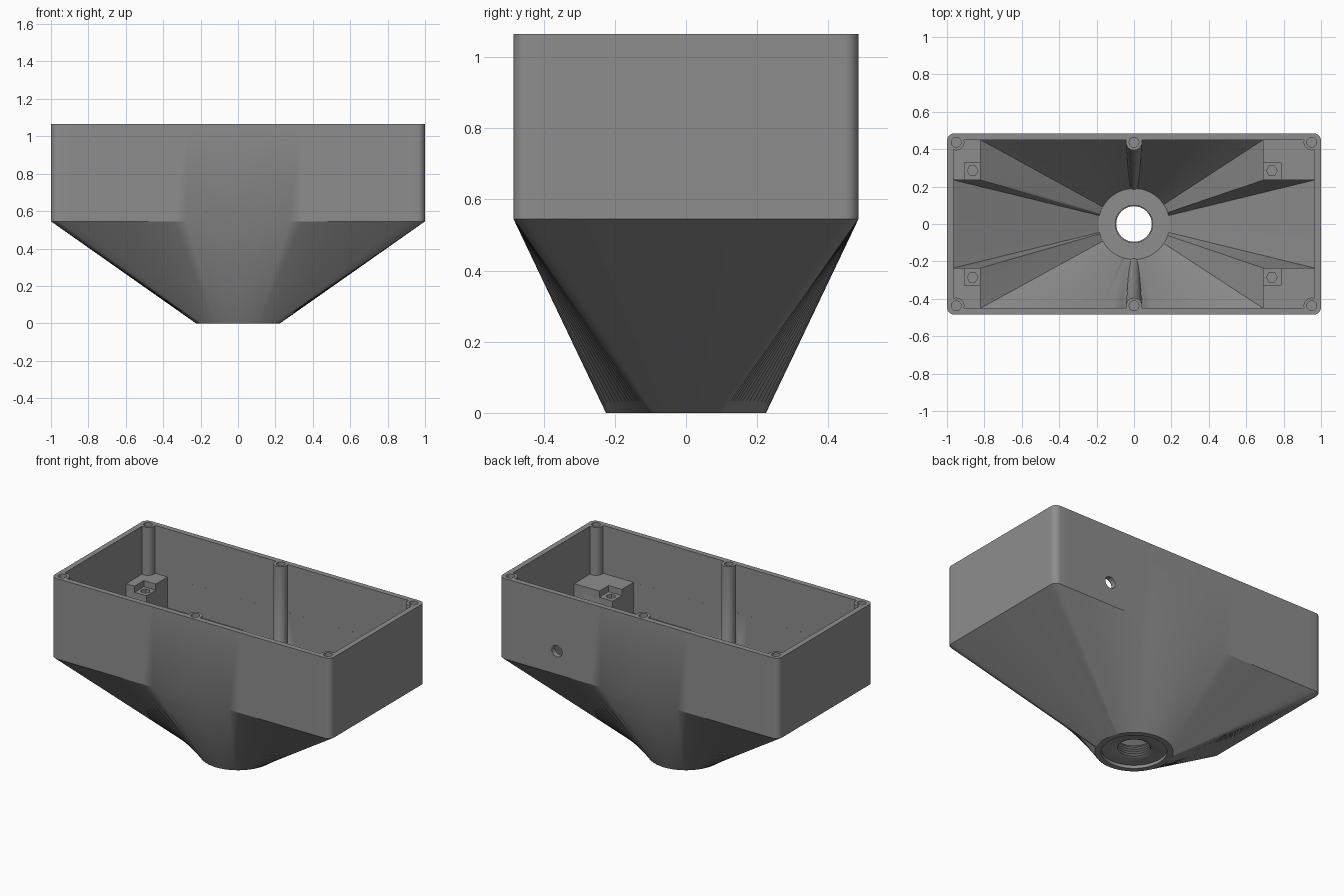
import bpy, bmesh, math

if "Cube" in bpy.data.objects:
    bpy.data.objects.remove(bpy.data.objects["Cube"])

grey = bpy.data.materials.new("plastic_grey")
grey.diffuse_color = (0.27, 0.27, 0.27, 1)
grey.use_nodes = True
grey.node_tree.nodes["Principled BSDF"].inputs["Base Color"].default_value = grey.diffuse_color


def rect(x0, x1, y0, y1, r=0.0, div=28):
    """Rounded rectangle outline, counter-clockwise, with subdivided sides."""
    pts = []
    corners = [(x1 - r, y1 - r, 0), (x0 + r, y1 - r, 90), (x0 + r, y0 + r, 180), (x1 - r, y0 + r, 270)]
    steps = 6 if r else 0
    arcs = []
    for cx, cy, a0 in corners:
        arcs.append([(cx + r * math.cos(math.radians(a0 + 90 * i / max(steps, 1))),
                      cy + r * math.sin(math.radians(a0 + 90 * i / max(steps, 1)))) for i in range(steps + 1)])
    for k in range(4):
        pts += arcs[k]
        (ax, ay), (bx, by) = arcs[k][-1], arcs[(k + 1) % 4][0]
        pts += [(ax + (bx - ax) * i / div, ay + (by - ay) * i / div) for i in range(1, div)]
    return pts


def circle(r, cx=0, cy=0, n=32):
    return [(cx + r * math.cos(2 * math.pi * i / n), cy + r * math.sin(2 * math.pi * i / n)) for i in range(n)]


def radial(outline, r):
    """Project an outline onto a circle along its own polar directions."""
    return [(x * r / math.hypot(x, y), y * r / math.hypot(x, y)) for x, y in outline]


def stack(name, *sections):
    """Closed solid through (outline, z) sections listed from bottom to top."""
    bm = bmesh.new()
    rings = [[bm.verts.new((x, y, z)) for x, y in o] for o, z in sections]
    bm.faces.new(rings[0][::-1])
    bm.faces.new(rings[-1])
    n = len(rings[0])
    for a, b in zip(rings, rings[1:]):
        for i in range(n):
            j = (i + 1) % n
            bm.faces.new((a[i], a[j], b[j], b[i]))
    bmesh.ops.recalc_face_normals(bm, faces=bm.faces)
    me = bpy.data.meshes.new(name)
    bm.to_mesh(me)
    bm.free()
    ob = bpy.data.objects.new(name, me)
    bpy.context.collection.objects.link(ob)
    me.materials.append(grey)
    return ob


def combine(target, other, op):
    m = target.modifiers.new(op, 'BOOLEAN')
    m.object, m.operation, m.solver = other, op, 'EXACT'
    bpy.context.view_layer.objects.active = target
    bpy.ops.object.modifier_apply(modifier=m.name)
    bpy.data.objects.remove(other)


def cut(ob):
    combine(housing, ob, 'DIFFERENCE')


def add(ob):
    combine(housing, ob, 'UNION')


TOP, SHOULDER, FLOOR, LEDGE = 1.065, 0.545, 0.10, 0.755

# Outer body: box that lofts down to a round foot
body = rect(-1, 1, -0.485, 0.485, 0.04)
housing = stack("housing", (radial(body, 0.225), 0), (body, SHOULDER), (body, TOP))

# Cavity: open upper box, then a wide trough and a long channel that leave four corner blocks
room = rect(-0.965, 0.965, -0.45, 0.45, 0, 1)
cut(stack("room_cutter", (room, LEDGE), (room, 1.2)))
for x0, x1, y in ((-0.82, 0.69, 0.4499), (-0.9649, 0.9649, 0.235)):
    o = rect(x0, x1, -y, y)
    cut(stack("trough_cutter", (radial(o, 0.19), FLOOR), (o, 0.555), (o, 0.8)))

# Screw posts: four in the corners, two mid-side with ribs running down to the foot
posts = [(x, y) for x in (-0.95, 0, 0.95) for y in (-0.437, 0.437)]
for x, y in posts:
    if x:
        add(stack("corner_post", (circle(0.043, x, y), 0.7), (circle(0.043, x, y), TOP)))
    else:
        s = math.copysign(1, y)
        add(stack("side_post", (circle(0.025, 0, 0.2 * s), FLOOR - 0.02),
                  (circle(0.043, 0, y), 0.56), (circle(0.043, 0, y), TOP)))
for x, y in posts:
    cut(stack("screw_hole_cutter", (circle(0.026, x, y, 20), 0.85), (circle(0.026, x, y, 20), 1.2)))

# Corner block pockets with hexagonal nut holes
for x0, x1, cx in ((-0.905, -0.81, -0.863), (0.68, 0.785, 0.737)):
    for s in (-1, 1):
        ya, yb = sorted((0.225 * s, 0.33 * s))
        pocket = rect(x0, x1, ya, yb, 0, 1)
        cut(stack("pocket_cutter", (pocket, LEDGE - 0.04), (pocket, 0.9)))
        hexa = circle(0.029, cx, 0.285 * s, 6)
        cut(stack("nut_cutter", (hexa, LEDGE - 0.14), (hexa, 0.9)))

# Foot: shallow recess and a threaded through hole
cut(stack("recess_cutter", (circle(0.19, n=64), -0.1), (circle(0.19, n=64), 0.02)))
thread = [(circle(0.11, n=48), -0.1)]
thread += [(circle(0.095 if i % 2 else 0.11, n=48), 0.02 + 0.0075 * i) for i in range(12)]
thread.append((circle(0.095, n=48), 0.3))
cut(stack("thread_cutter", *thread))

# Round cable hole in the back wall
cable = stack("cable_hole_cutter", (circle(0.037, n=24), -0.1), (circle(0.037, n=24), 0.1))
cable.rotation_euler.x = math.pi / 2
cable.location = (0.585, 0.47, 0.695)
bpy.context.view_layer.update()
cut(cable)

# Smooth loft and posts, crisp edges
bpy.ops.object.select_all(action='DESELECT')
housing.select_set(True)
bpy.context.view_layer.objects.active = housing
bpy.ops.object.shade_smooth_by_angle(angle=math.radians(30))
